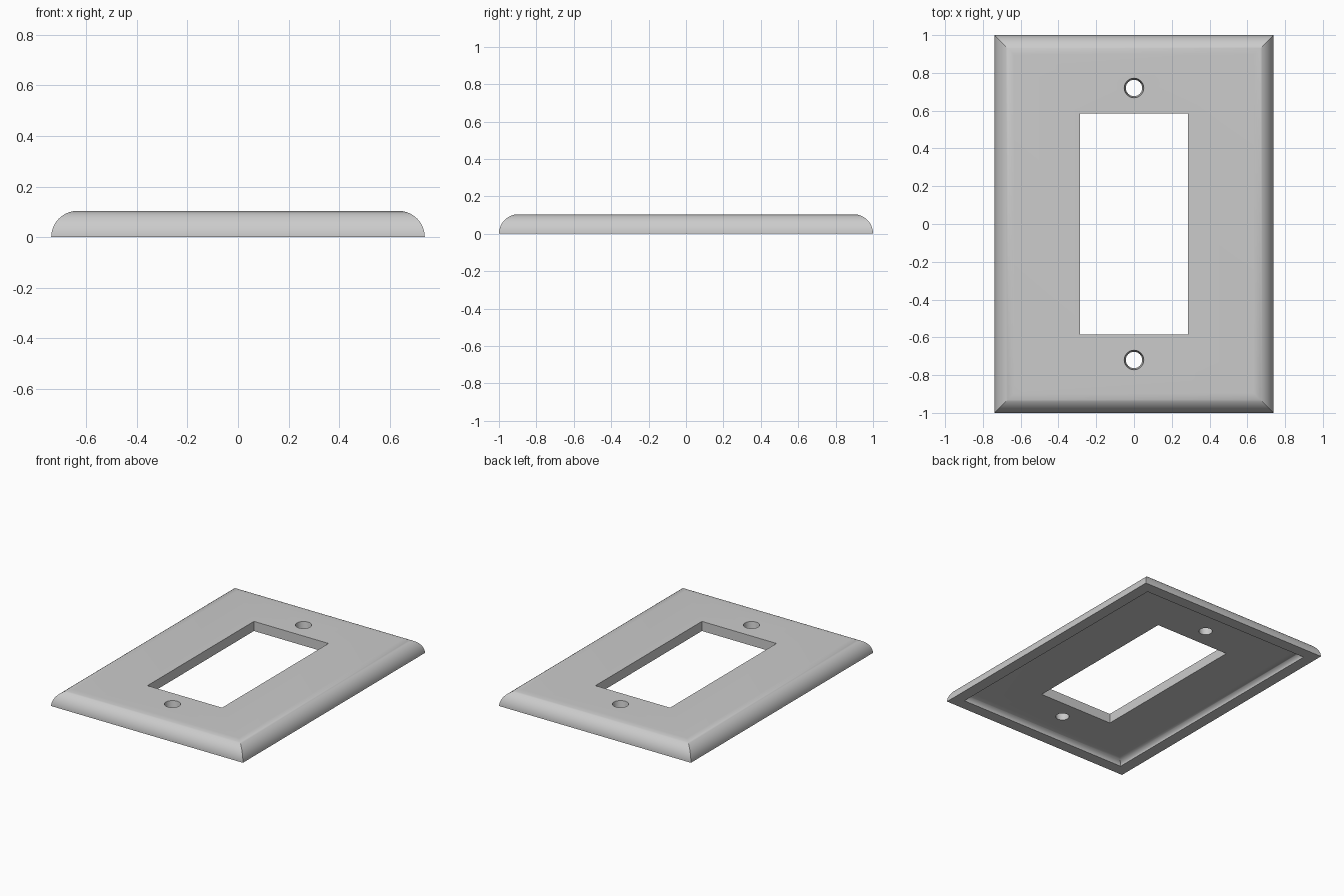
import bpy, bmesh, math

cube = bpy.data.objects.get("Cube")
if cube:
    bpy.data.objects.remove(cube, do_unlink=True)

HX, HY, H = 0.738, 1.0, 0.104        # half width, half length, height
FLOOR = 0.037                        # depth of the hollow back
RIM, COVE = 0.08, 0.055              # flat rim width, curve inside it
OPEN_X, OPEN_Y = 0.287, 0.585        # half size of the opening
STEPS = 14

grey = bpy.data.materials.new("plate grey")
grey.use_nodes = True
colour = (0.6, 0.6, 0.6, 1)
grey.diffuse_color = colour
grey.node_tree.nodes["Principled BSDF"].inputs["Base Color"].default_value = colour


def arc(start, width, height):
    """Quarter ellipse from the base up, as (inset, z) pairs."""
    angles = [i / STEPS * math.pi / 2 for i in range(STEPS + 1)]
    return [(start + width * (1 - math.cos(a)), height * math.sin(a)) for a in angles]


# Plate: rectangular rings over the rounded edge, through the opening, back to the rim
rings = [(HX - d, HY - d, z) for d, z in arc(0, H, H)]
rings += [(OPEN_X, OPEN_Y, H), (OPEN_X, OPEN_Y, FLOOR)]
rings += [(HX - d, HY - d, z) for d, z in reversed(arc(RIM, COVE, FLOOR))]

bm = bmesh.new()
loops = [[bm.verts.new((sx * x, sy * y, z)) for sx, sy in ((-1, -1), (1, -1), (1, 1), (-1, 1))]
         for x, y, z in rings]
for k, low in enumerate(loops):
    high = loops[(k + 1) % len(loops)]
    for i in range(4):
        j = (i + 1) % 4
        bm.faces.new((low[i], low[j], high[j], high[i]))
bmesh.ops.recalc_face_normals(bm, faces=bm.faces)
mesh = bpy.data.meshes.new("wall_plate")
bm.to_mesh(mesh)
bm.free()
mesh.materials.append(grey)
plate = bpy.data.objects.new("wall_plate", mesh)
bpy.context.collection.objects.link(plate)
bpy.context.view_layer.objects.active = plate

# Screw holes: tapered, wider at the face
for side in (-1, 1):
    bpy.ops.mesh.primitive_cone_add(vertices=40, radius1=0.042, radius2=0.053,
                                    depth=H - FLOOR + 0.02,
                                    location=(0, side * 0.72, (H + FLOOR) / 2))
    cutter = bpy.context.object
    cutter.name = "screw_hole_cutter"
    cutter.hide_render = True
    cutter.data.materials.append(grey)
    cut = plate.modifiers.new("screw hole", "BOOLEAN")
    cut.operation, cut.solver, cut.object = "DIFFERENCE", "EXACT", cutter
    bpy.ops.object.select_all(action="DESELECT")
    plate.select_set(True)
    bpy.context.view_layer.objects.active = plate
    bpy.ops.object.modifier_apply(modifier=cut.name)
    bpy.data.objects.remove(cutter, do_unlink=True)

bpy.ops.object.shade_smooth_by_angle(angle=math.radians(30))
